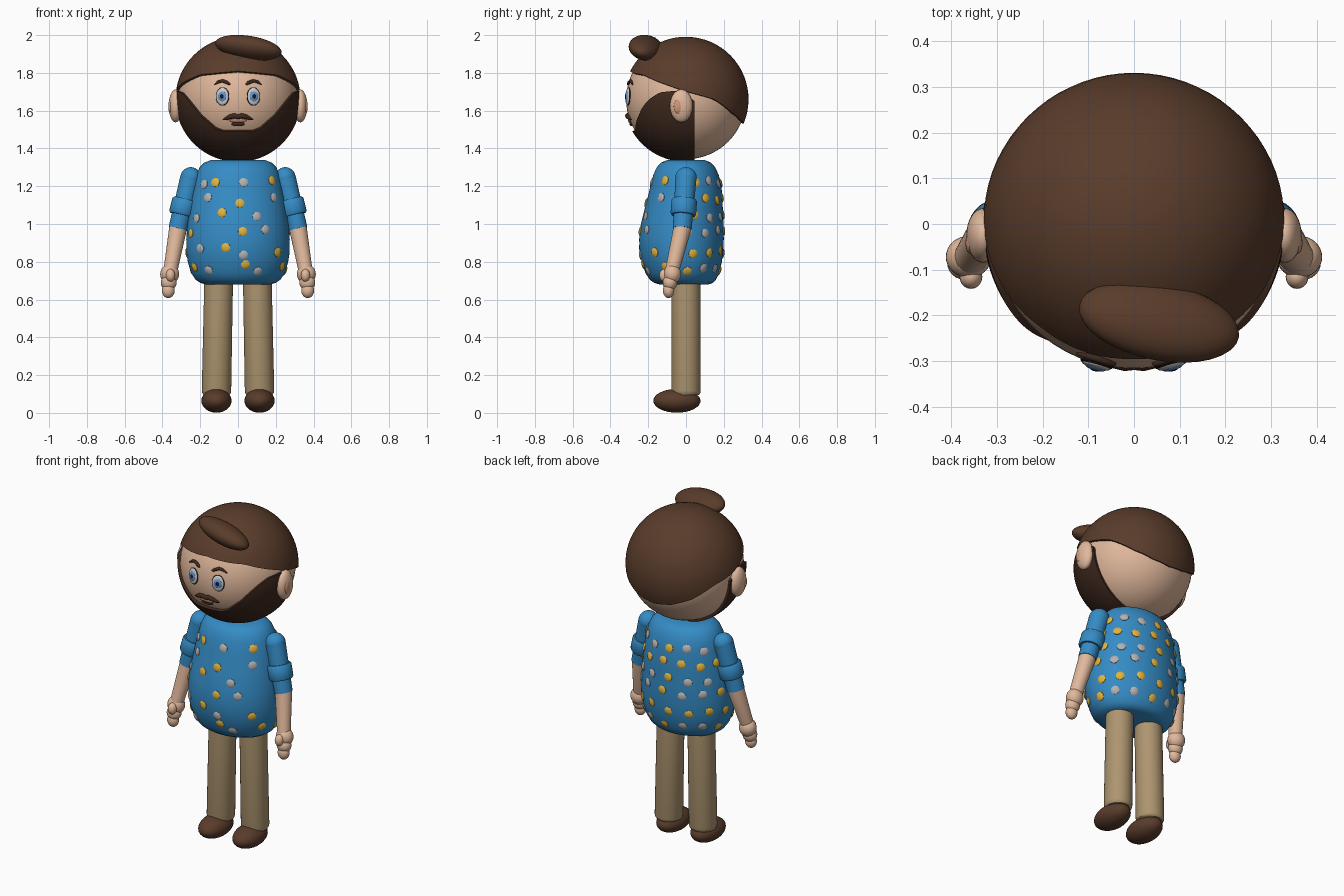
import bpy, bmesh, math
from mathutils import Vector, Matrix

if "Cube" in bpy.data.objects:
    bpy.data.objects.remove(bpy.data.objects["Cube"])

COL = dict(skin=(.75, .48, .33), ear=(.62, .32, .2), hair=(.10, .045, .024), dark=(.05, .022, .013),
           blue=(.035, .26, .56), tan=(.42, .30, .16), gold=(.75, .45, .05), silver=(.45, .45, .45),
           white=(.9, .9, .9), iris=(.12, .3, .65), black=(.01, .01, .015), lip=(.5, .2, .15))
MATS = {}
for key, c in COL.items():
    MATS[key] = bpy.data.materials.new(key)
    MATS[key].diffuse_color = (*c, 1)


def finish(name, bm, mat):
    bmesh.ops.recalc_face_normals(bm, faces=bm.faces)
    me = bpy.data.meshes.new(name)
    bm.to_mesh(me)
    bm.free()
    me.materials.append(MATS[mat])
    ob = bpy.data.objects.new(name, me)
    bpy.context.collection.objects.link(ob)
    return ob


def loft(name, rows, mat, closed=True, caps=(True, True)):
    bm = bmesh.new()
    vs = [[bm.verts.new(p) for p in row] for row in rows]
    n = len(rows[0])
    for a, b in zip(vs, vs[1:]):
        for i in range(n if closed else n - 1):
            j = (i + 1) % n
            bm.faces.new((a[i], a[j], b[j], b[i]))
    if caps[0]:
        bm.faces.new(vs[0])
    if caps[1]:
        bm.faces.new(vs[-1])
    return finish(name, bm, mat)


def ellipsoid(name, loc, radii, mat, rot=None, seg=32):
    bm = bmesh.new()
    bmesh.ops.create_uvsphere(bm, u_segments=seg, v_segments=seg // 2, radius=1)
    m = rot or Matrix.Identity(4)
    bm.transform(Matrix.Translation(loc) @ m @ Matrix.Diagonal((*radii, 1)))
    return finish(name, bm, mat)


def tube(name, pts, mat, seg=28):
    # pts: (x, y, z, radius); rings follow the path direction
    rows = []
    P = [Vector(p[:3]) for p in pts]
    for i, p in enumerate(pts):
        d = (P[min(i + 1, len(P) - 1)] - P[max(i - 1, 0)]).normalized()
        u = d.cross(Vector((.3, 1, .1))).normalized()
        v = d.cross(u)
        rows.append([P[i] + p[3] * (u * math.cos(t) + v * math.sin(t))
                     for t in (2 * math.pi * k / seg for k in range(seg))])
    return loft(name, rows, mat)


def lerp(table, x):
    for a, b in zip(table, table[1:]):
        if x <= b[0]:
            t = max(0, (x - a[0]) / (b[0] - a[0]))
            return [p + (q - p) * t for p, q in zip(a, b)][1:]
    return list(table[-1][1:])


def facing(n):
    # local z along the normal, local y kept upright
    z = Vector(n).normalized()
    x = Vector((0, 0, 1)).cross(z).normalized()
    return Matrix((x, z.cross(x), z)).transposed().to_4x4()


# Head
ZC, RS, RH = 1.66, .317, .331
C = Vector((0, 0, ZC))
ellipsoid("head", C, (RS, RS, RS), "skin", seg=64)


def on_head(x, z, off=0):
    d = Vector((x, -math.sqrt(RS**2 - x**2 - (z - ZC)**2), z - ZC))
    return C + d * (1 + off / RS), d


# Hair cap with a wavy hairline
line = [(0, .15), (42, .13), (70, .08), (90, .042), (117, 0), (140, -.075), (160, -.115), (180, -.13)]
rows = []
for i in range(-1, 21):
    row, R = [], (RH if i >= 0 else .305)
    for k in range(72):
        a = math.radians(k * 5)
        e = math.asin(lerp(line, min(k * 5, 360 - k * 5))[0] / RH)
        e += (math.radians(89.5) - e) * max(i, 0) / 20
        row.append((R * math.cos(e) * math.sin(a), -R * math.cos(e) * math.cos(a), ZC + R * math.sin(e)))
    rows.append(row)
loft("hair_cap", rows, "hair", caps=(False, True))

# Quiff
ellipsoid("hair_quiff", (.055, -.213, 1.933), (.18, .088, .06), "hair",
          Matrix.Rotation(math.radians(-11), 4, 'Z') @ Matrix.Rotation(math.radians(8), 4, 'Y')
          @ Matrix.Rotation(math.radians(-20), 4, 'X'))

# Beard, swept in slices from under the chin up to the cheek line
cheek = [(0, 1.49), (.08, 1.49), (.12, 1.505), (.2, 1.575), (.27, 1.662), (.3, 1.697), (.34, 1.71)]
rows = []
for k in range(-44, 45):
    a = math.radians(k * 2)
    x, r = RH * math.sin(a), RH * math.cos(a)
    b0 = -math.asin(min(1, .045 / r))
    b1 = math.acos(max(-1, min(1, (ZC - lerp(cheek, abs(x))[0]) / r)))
    pts = [C + Vector((x, -r * math.sin(b), -r * math.cos(b)))
           for b in (b0 + (b1 - b0) * j / 24 for j in range(25))]
    rows.append([C + (pts[0] - C) * .92] + pts + [C + (pts[-1] - C) * .92])
loft("beard", rows, "dark", closed=False, caps=(False, False))

# Face features and ears
for s, side in ((-1, "left"), (1, "right")):
    p, n = on_head(s * .082, 1.675)
    m = facing(n)
    n = n.normalized()
    ellipsoid(side + "_eye_rim", p, (.037, .049, .008), "black", m)
    ellipsoid(side + "_eye_white", p + n * .003, (.033, .045, .009), "white", m)
    ellipsoid(side + "_iris", p + n * .009, (.023, .027, .006), "iris", m, 24)
    ellipsoid(side + "_pupil", p + n * .013, (.011, .014, .004), "black", m, 16)
    tube(side + "_brow", [(*on_head(s * x, z, .003)[0], r) for x, z, r in
         ((.042, 1.738, .005), (.055, 1.747, .009), (.08, 1.757, .009), (.1, 1.753, .008), (.124, 1.738, .003))],
         "dark", 12)
    tube(side + "_moustache", [(*on_head(s * x, z, .004)[0], r) for x, z, r in
         ((-.004, 1.568, .012), (.02, 1.574, .014), (.045, 1.568, .012), (.065, 1.558, .008), (.08, 1.553, .002))],
         "dark", 14)
    ellipsoid(side + "_ear", (s * .33, -.025, 1.625), (.037, .06, .087), "skin")
    ellipsoid(side + "_inner_ear", (s * .359, -.042, 1.622), (.01, .023, .038), "ear", seg=20)
for name, z, rx, rz, mat in (("mouth", 1.548, .045, .012, "lip"), ("lower_lip_hair", 1.53, .036, .012, "dark")):
    p, n = on_head(0, z, .002)
    ellipsoid(name, p, (rx, rz, .009), mat, facing(n), 20)

# Shirt body: z, half width, y centre, half depth
body = [(.68, .17, -.01, .13), (.688, .2, -.013, .155), (.705, .224, -.017, .175), (.74, .248, -.02, .195),
        (.80, .266, -.022, .212), (.85, .273, -.024, .221), (.92, .274, -.024, .224), (1.0, .268, -.02, .219),
        (1.1, .254, -.01, .204), (1.2, .236, 0, .188), (1.26, .221, 0, .173), (1.3, .203, 0, .155),
        (1.325, .178, 0, .132), (1.338, .145, 0, .10)]
loft("shirt_body", [[(rx * math.cos(t), yc + ry * math.sin(t), z) for t in
     (2 * math.pi * k / 56 for k in range(56))] for z, rx, yc, ry in body], "blue")

# Shirt dots
front_silver = [(-.18, 1.21), (.03, 1.22), (-.16, 1.14), (.19, 1.14), (-.22, 1.03), (.1, 1.04),
                (.145, .97), (-.2, .87), (.03, .835), (-.155, .755), (.105, .75)]
front_gold = [(-.12, 1.22), (.18, 1.23), (.01, 1.11), (-.085, 1.06), (-.25, .95), (.025, .96),
              (-.065, .875), (.21, .85), (.04, .785), (-.23, .77), (.235, .775)]


def dot(t, z, mat):
    rx, yc, ry = lerp(body, z)
    slope = (lerp(body, z + .03)[0] - lerp(body, z - .03)[0]) / .06
    n = Vector((math.cos(t) / rx, math.sin(t) / ry, 0)).normalized()
    n.z = -slope
    ellipsoid("shirt_dot", (rx * math.cos(t), yc + ry * math.sin(t), z), (.025, .025, .008), mat, facing(n), 14)


for spots, mat in ((front_silver, "silver"), (front_gold, "gold")):
    for x, z in spots:
        dot(-math.acos(x / lerp(body, z)[0]), z, mat)
for i, z in enumerate((1.22, 1.135, 1.04, .96, .85, .76)):
    for k in range(7):
        dot(math.radians(12 + k * 26 + (-4 if i % 2 else 4)), z + .01 * math.sin(k * 2 + i),
            "gold" if (k * 2 + i * (k % 3)) % 3 == 0 else "silver")

# Arms and legs
for s, side in ((-1, "left"), (1, "right")):
    A, B, W = Vector((s * .25, 0, 1.245)), Vector((s * .318, -.02, .975)), Vector((s * .358, -.074, .75))
    ax = (B - A).normalized()
    ellipsoid(side + "_shoulder", A, (.055, .057, .056), "blue")
    tube(side + "_sleeve", [(*A, .056), (*B, .05)], "blue")
    mid = A.lerp(B, .58)
    tube(side + "_cuff", [(*(mid + ax * d), r) for d, r in
         ((-.043, .05), (-.043, .062), (-.034, .068), (.034, .068), (.043, .062), (.043, .05))], "blue")
    tube(side + "_forearm", [(*A.lerp(B, .9), .047), (*B, .047), (*W, .037)], "skin")
    ellipsoid(side + "_palm", (s * .362, -.072, .735), (.05, .046, .052), "skin")
    ellipsoid(side + "_fingers", (s * .367, -.085, .69), (.042, .038, .042), "skin")
    ellipsoid(side + "_fingertips", (s * .369, -.092, .648), (.034, .03, .04), "skin")
    ellipsoid(side + "_thumb", (s * .357, -.115, .728), (.025, .027, .034), "skin", seg=20)
    tube(side + "_trouser_leg", [(s * .115, 0, .095, .068), (s * .115, 0, .103, .075),
         (s * .114, 0, .115, .078), (s * .102, 0, .72, .076)], "tan", 36)
    ellipsoid(side + "_shoe", (s * .114, -.048, .064), (.08, .125, .063), "hair")

# Smooth shading
for ob in bpy.context.collection.objects:
    ob.select_set(True)
    bpy.context.view_layer.objects.active = ob
bpy.ops.object.shade_smooth_by_angle(angle=math.radians(40))

for m in bpy.data.materials:
    if m.users and not m.is_grease_pencil:
        m.use_nodes = True
        m.node_tree.nodes["Principled BSDF"].inputs["Base Color"].default_value = m.diffuse_color
